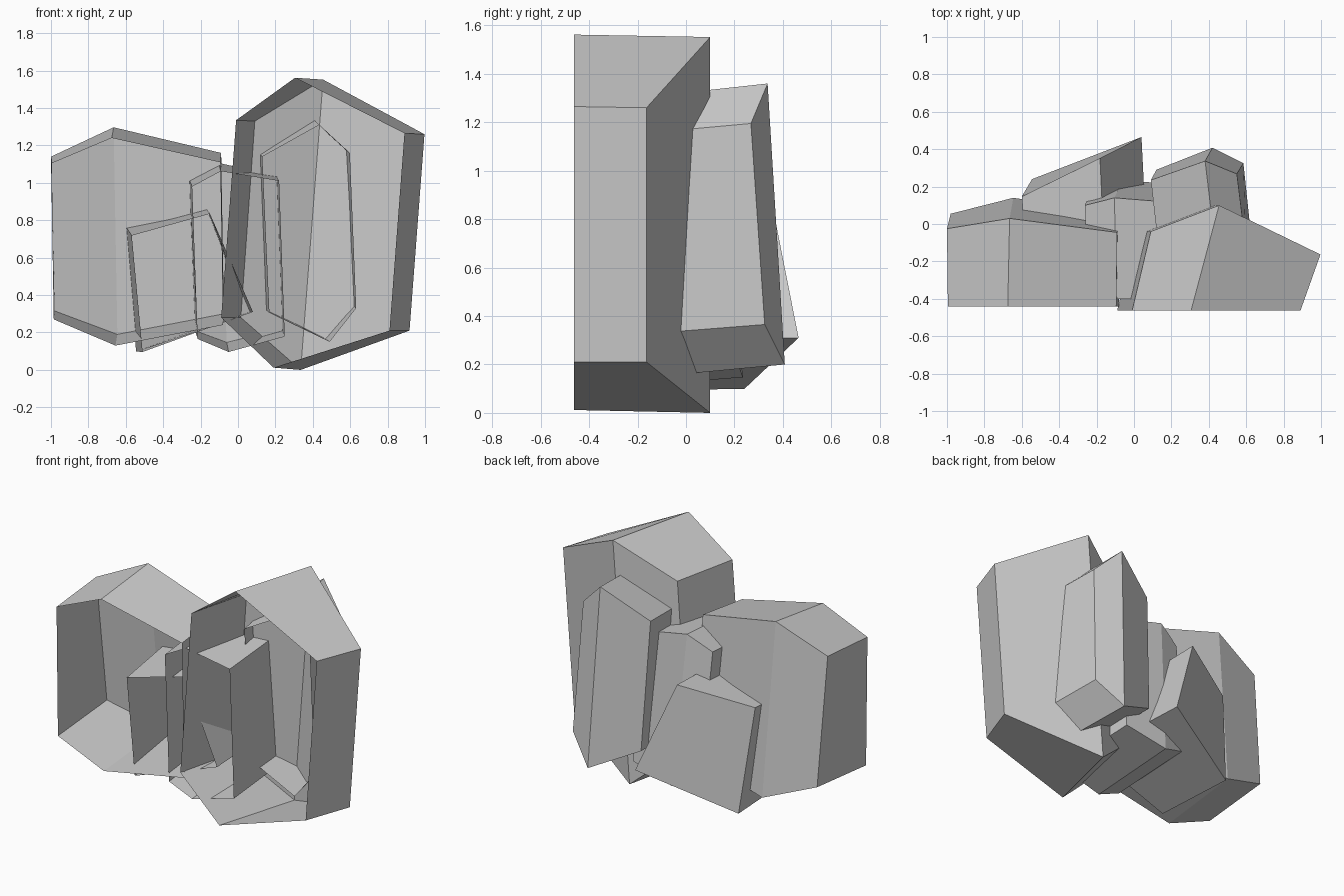
import bpy
import bmesh


def rock_shell(name, front_y, front, back, spans):
    """Open-fronted rock: a front rim (x, z) bridged to a back outline (x, y, z)."""
    bm = bmesh.new()
    f = [bm.verts.new((x, front_y, z)) for x, z in front]
    b = [bm.verts.new(p) for p in back]
    n = len(f)
    # side walls
    for i in range(n):
        j = (i + 1) % n
        bm.faces.new((f[i], f[j], b[j], b[i]))
    # back facets
    for idx in spans:
        bm.faces.new([b[i] for i in idx])
    bmesh.ops.recalc_face_normals(bm, faces=bm.faces)
    mesh = bpy.data.meshes.new(name)
    bm.to_mesh(mesh)
    bm.free()
    obj = bpy.data.objects.new(name, mesh)
    bpy.context.collection.objects.link(obj)
    return obj


# outline order: top left, top peak, top right, bottom right, bottom peak, bottom left
RIDGED = [(0, 1, 4, 5), (1, 2, 3, 4)]

# tall rock on the right
rock_shell("tall_rock", -0.463,
           [(-0.01, 1.335), (0.305, 1.562), (0.89, 1.265), (0.81, 0.21), (0.19, 0.012), (-0.09, 0.28)],
           [(0.09, -0.04, 1.33), (0.455, 0.10, 1.552), (0.997, -0.163, 1.26),
            (0.917, -0.163, 0.21), (0.335, 0.10, 0.0), (0.015, -0.04, 0.28)], RIDGED)

# broad rock on the left
rock_shell("broad_rock", -0.44,
           [(-0.995, 1.105), (-0.675, 1.24), (-0.095, 1.11), (-0.08, 0.24), (-0.655, 0.13), (-0.985, 0.27)],
           [(-1.0, -0.025, 1.14), (-0.665, 0.03, 1.297), (-0.09, -0.045, 1.16),
            (-0.075, 0.05, 0.30), (-0.645, 0.14, 0.19), (-0.98, 0.055, 0.315)], RIDGED)

# slim rock behind the tall one
rock_shell("rear_right_rock", -0.12,
           [(0.13, 1.14), (0.435, 1.31), (0.598, 1.16), (0.632, 0.33), (0.49, 0.15), (0.168, 0.305)],
           [(0.09, 0.235, 1.175), (0.38, 0.337, 1.36), (0.55, 0.268, 1.195),
            (0.585, 0.325, 0.365), (0.42, 0.408, 0.20), (0.12, 0.29, 0.345)], RIDGED)

# small rock filling the gap in the middle
rock_shell("middle_rock", -0.40,
           [(-0.245, 0.98), (-0.092, 1.062), (0.22, 1.01), (0.25, 0.178), (-0.05, 0.096), (-0.215, 0.165)],
           [(-0.262, 0.10, 1.018), (-0.105, 0.14, 1.107), (0.205, 0.115, 1.038),
            (0.235, 0.21, 0.22), (-0.06, 0.235, 0.147), (-0.23, 0.19, 0.21)], RIDGED)

# four-sided slanted slab at the rear left
rock_shell("rear_left_slab", -0.33,
           [(-0.568, 0.718), (-0.15, 0.835), (0.08, 0.31), (-0.51, 0.096)],
           [(-0.60, 0.147, 0.765), (-0.182, 0.352, 0.88), (0.04, 0.465, 0.31), (-0.545, 0.24, 0.098)],
           [(0, 1, 2, 3)])
